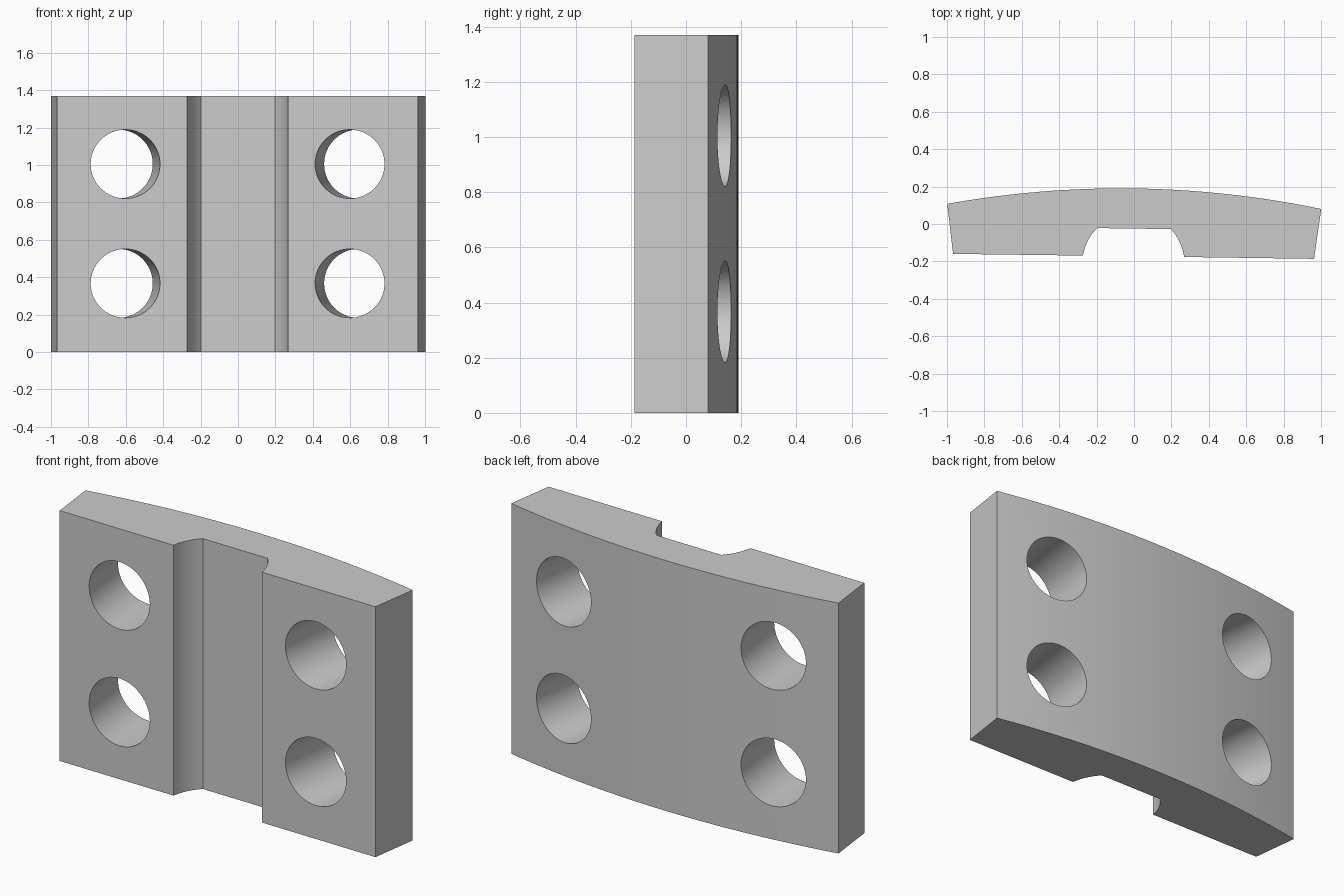
import bpy, bmesh
from math import sin, cos, asin, radians
from mathutils import Matrix, Vector

cube = bpy.data.objects.get("Cube")
if cube:
    bpy.data.objects.remove(cube, do_unlink=True)

HEIGHT = 1.37
FRONT = -0.173      # front face depth
TILT = -0.0137      # slight turn of the whole plate about z

grey = bpy.data.materials.new("plain grey")
grey.use_nodes = True
grey.diffuse_color = (0.6, 0.6, 0.6, 1)
grey.node_tree.nodes["Principled BSDF"].inputs["Base Color"].default_value = (0.6, 0.6, 0.6, 1)


def arc(cx, cy, r, a0, a1, n):
    """Points on a circle; angles are measured from +y towards +x."""
    return [(cx + r * sin(a0 + (a1 - a0) * i / n),
             cy + r * cos(a0 + (a1 - a0) * i / n)) for i in range(n + 1)]


def make_object(name, bm):
    bmesh.ops.recalc_face_normals(bm, faces=bm.faces)
    mesh = bpy.data.meshes.new(name)
    bm.to_mesh(mesh)
    bm.free()
    mesh.materials.append(grey)
    obj = bpy.data.objects.new(name, mesh)
    bpy.context.collection.objects.link(obj)
    return obj


# Plate outline: curved back, leaning ends, flat front with a round-sided groove
R = 5.26
half = asin(1 / R)
back = arc(0, 0.19 - R, R, -half, half, 32)
gr, gy = 0.273, -0.213
wall = arc(0, gy, gr, asin(0.27 / gr), asin(0.1975 / gr), 8)
outline = back + [(0.965, FRONT)] + wall
outline += [(-x, y) for x, y in reversed(wall)] + [(-0.965, FRONT)]

bm = bmesh.new()
base = bm.faces.new([bm.verts.new((x, y, 0)) for x, y in outline])
top = bmesh.ops.extrude_face_region(bm, geom=[base])["geom"]
bmesh.ops.translate(bm, vec=(0, 0, HEIGHT),
                    verts=[v for v in top if isinstance(v, bmesh.types.BMVert)])
plate = make_object("curved_plate", bm)

# Four bolt holes, splayed to follow the curve of the back
bm = bmesh.new()
for side in (-1, 1):
    for z in (0.367, 1.005):
        place = (Matrix.Translation((side * 0.6, FRONT, z))
                 @ Matrix.Rotation(-side * 0.127, 4, 'Z')
                 @ Matrix.Rotation(radians(90), 4, 'X'))
        bmesh.ops.create_cone(bm, cap_ends=True, segments=64, radius1=0.184,
                              radius2=0.184, depth=1.2, matrix=place)
cutter = make_object("hole_cutter", bm)
cutter.hide_render = True

cut = plate.modifiers.new("bolt holes", 'BOOLEAN')
cut.operation = 'DIFFERENCE'
cut.solver = 'EXACT'
cut.object = cutter
bpy.context.view_layer.objects.active = plate
plate.select_set(True)
bpy.ops.object.modifier_apply(modifier=cut.name)
bpy.data.objects.remove(cutter, do_unlink=True)

# Turn the finished plate and smooth the curved surfaces
plate.data.transform(Matrix.Rotation(TILT, 4, 'Z'))
bpy.ops.object.shade_smooth_by_angle(angle=radians(25))
